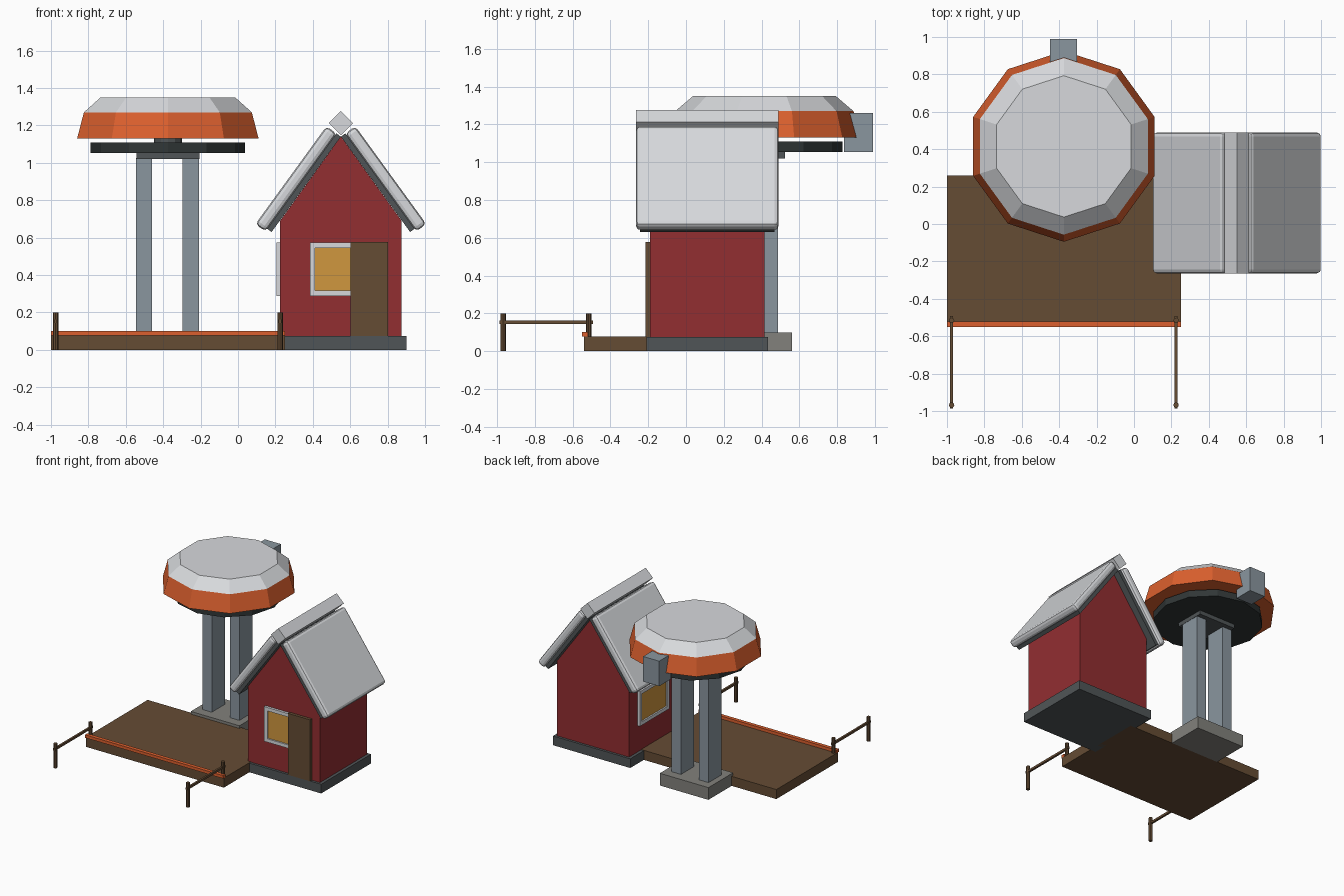
import bpy, bmesh, math
from mathutils import Matrix, Vector

if "Cube" in bpy.data.objects:
    bpy.data.objects.remove(bpy.data.objects["Cube"])


def material(name, srgb):
    rgb = [((c / 255 + 0.055) / 1.055) ** 2.4 for c in srgb]
    m = bpy.data.materials.new(name)
    m.use_nodes = True
    m.diffuse_color = (*rgb, 1)
    m.node_tree.nodes["Principled BSDF"].inputs["Base Color"].default_value = (*rgb, 1)
    return m


RED = material("barn red", (146, 46, 49))
ORANGE = material("orange", (220, 96, 46))
LIGHT = material("light grey", (215, 217, 220))
STEEL = material("blue grey", (138, 150, 159))
SLATE = material("slate grey", (80, 85, 87))
CHARCOAL = material("charcoal", (48, 54, 54))
BROWN = material("wood brown", (101, 76, 52))
CONCRETE = material("concrete", (130, 129, 124))
AMBER = material("amber glass", (208, 151, 62))


def finish(name, bm, mat):
    bmesh.ops.recalc_face_normals(bm, faces=bm.faces)
    me = bpy.data.meshes.new(name)
    bm.to_mesh(me)
    bm.free()
    me.materials.append(mat)
    ob = bpy.data.objects.new(name, me)
    bpy.context.collection.objects.link(ob)
    return ob


def box(name, x, y, z, mat, bevel=0.0):
    """Box from (min, max) ranges."""
    bm = bmesh.new()
    bmesh.ops.create_cube(bm, size=1)
    for v in bm.verts:
        v.co = [r[0] if c < 0 else r[1] for c, r in zip(v.co, (x, y, z))]
    ob = finish(name, bm, mat)
    if bevel:
        mod = ob.modifiers.new("bevel", 'BEVEL')
        mod.width, mod.segments = bevel, 2
    return ob


def frustum(name, centre, z, r1, r2, sides, mat):
    """Upright faceted solid with one corner pointing along +y."""
    bm = bmesh.new()
    bmesh.ops.create_cone(bm, cap_ends=True, segments=sides, radius1=r1, radius2=r2, depth=z[1] - z[0])
    turn = Matrix.Rotation(math.pi / 2 - math.atan2(*reversed(max(bm.verts, key=lambda v: v.co.y).co.xy)), 4, 'Z')
    move = Matrix.Translation((*centre, sum(z) / 2))
    bmesh.ops.transform(bm, matrix=move @ turn, verts=bm.verts)
    return finish(name, bm, mat)


# Deck with orange edge strip
box("deck", (-1, 0.25), (-0.54, 0.26), (0, 0.078), BROWN)
box("deck_edge_strip", (-1, 0.25), (-0.55, -0.52), (0.078, 0.102), ORANGE)

# Mooring rails
for side, x in (("right", -0.975), ("left", 0.225)):
    for end, y in (("front", -0.968), ("back", -0.515)):
        frustum(f"{side}_{end}_post", (x, y), (0, 0.2), 0.0145, 0.0145, 8, BROWN)
    box(f"{side}_rail", (x - 0.008, x + 0.008), (-0.987, -0.493), (0.145, 0.163), BROWN)

# House body
HX, HY, APEX = 0.55, 0.1125, 1.14
box("house_base", (0.2, 0.9), (-0.21, 0.435), (0, 0.075), SLATE)
bm = bmesh.new()
outline = [(-0.325, 0.075), (0.325, 0.075), (0.325, 0.69), (0, APEX), (-0.325, 0.69)]
gable = bm.faces.new([bm.verts.new((HX + x, -0.19, z)) for x, z in outline])
ext = bmesh.ops.extrude_face_region(bm, geom=[gable])["geom"]
bmesh.ops.translate(bm, vec=(0, 0.605, 0), verts=[g for g in ext if isinstance(g, bmesh.types.BMVert)])
finish("house_walls", bm, RED)

# Roof: underlay and bevelled outer panel on each slope
SLOPE = math.radians(54)
for side, sign in (("left", 1), ("right", -1)):
    layers = (("underlay", (0, 0.63), 0.357, (0, 0.03), SLATE, 0),
              ("panel", (0, 0.647), 0.3775, (0.028, 0.095), LIGHT, 0.022))
    for layer, run, half, thick, mat, bev in layers:
        span = run if sign > 0 else (-run[1], -run[0])
        ob = box(f"{side}_roof_{layer}", span, (-half, half), thick, mat, bev)
        ob.location = (HX, HY, APEX)
        ob.rotation_euler.y = sign * SLOPE
cap = box("ridge_cap", (-0.046, 0.046), (-0.3775, 0.3775), (-0.046, 0.046), LIGHT)
cap.location = (HX, HY, 1.212)
cap.rotation_euler.y = math.radians(45)

# Door
box("door", (0.602, 0.802), (-0.215, -0.18), (0.075, 0.578), BROWN)


def window(name, centre, half, turn):
    """Framed window facing local -y; four bars around a recessed pane."""
    hz, bar = 0.142, 0.028
    spans = [((-half, half), (-hz, -hz + bar)), ((-half, half), (hz - bar, hz)),
             ((-half, -half + bar), (-hz + bar, hz - bar)), ((half - bar, half), (-hz + bar, hz - bar))]
    parts = [box(f"{name}_frame_{i}", x, (-0.02, 0.005), z, LIGHT) for i, (x, z) in enumerate(spans, 1)]
    parts.append(box(f"{name}_pane", (bar - half, half - bar), (-0.008, 0.001), (bar - hz, hz - bar), AMBER))
    for ob in parts:
        ob.location = centre
        ob.rotation_euler.z = turn


window("front_window", (0.55, -0.19, 0.431), 0.166, 0)
window("side_window", (0.225, 0.1125, 0.431), 0.19, -math.pi / 2)

# Tower: footing, twin columns, head
TX, TY = -0.375, 0.4
box("tower_footing", (TX - 0.22, TX + 0.22), (0.24, 0.56), (0, 0.1), CONCRETE)
for side, x in (("right", -0.5025), ("left", -0.2525)):
    box(f"tower_{side}_column", (x - 0.043, x + 0.043), (0.317, 0.487), (0.1, 1.025), STEEL)
box("column_plate", (TX - 0.168, TX + 0.168), (0.275, 0.525), (1.02, 1.055), SLATE)
C = (TX, 0.415)
frustum("tower_floor", C, (1.053, 1.11), 0.413, 0.413, 12, CHARCOAL)
frustum("tower_neck", C, (1.1, 1.135), 0.075, 0.075, 12, SLATE)
frustum("tower_bowl", C, (1.13, 1.27), 0.51, 0.472, 10, ORANGE)
frustum("tower_roof", C, (1.27, 1.35), 0.472, 0.378, 10, LIGHT)
box("tower_back_box", (-0.45, -0.305), (0.835, 0.99), (1.055, 1.26), STEEL)
